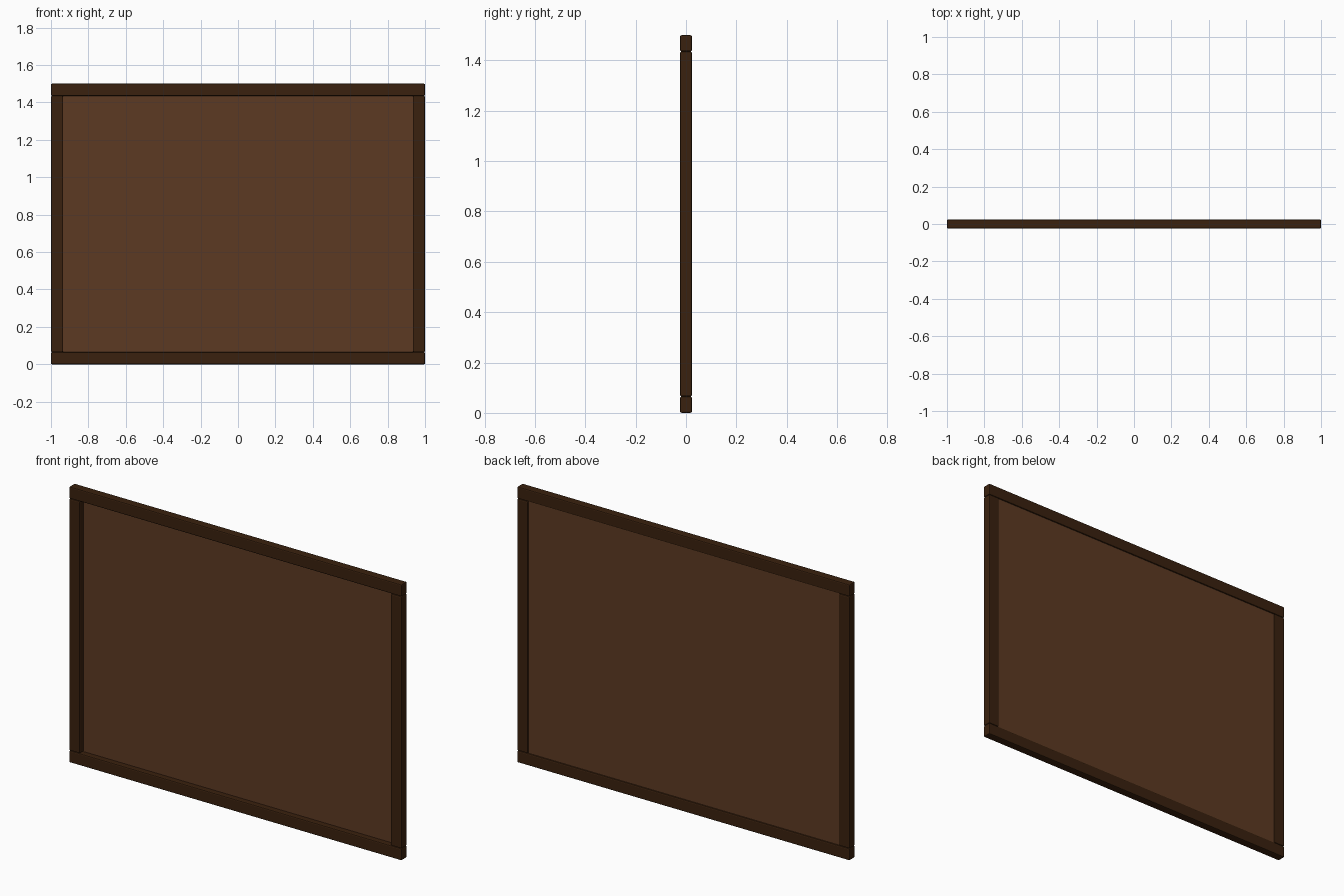
import bpy

if "Cube" in bpy.data.objects:
    bpy.data.objects.remove(bpy.data.objects["Cube"])

W, H, D, T = 2.0, 1.5, 0.047, 0.065   # overall width, height, depth, frame bar width


def material(name, color):
    m = bpy.data.materials.new(name)
    m.diffuse_color = (*color, 1)
    m.use_nodes = True
    m.node_tree.nodes["Principled BSDF"].inputs["Base Color"].default_value = m.diffuse_color
    return m


dark_wood = material("dark_wood", (0.042, 0.0152, 0.0044))
panel_wood = material("panel_wood", (0.107, 0.042, 0.016))


def box(name, center, size, mat, bevel=0.0):
    bpy.ops.mesh.primitive_cube_add(size=1, location=center)
    ob = bpy.context.object
    ob.name = name
    ob.scale = size
    bpy.ops.object.transform_apply(location=False, rotation=False, scale=True)
    ob.data.materials.append(mat)
    if bevel:
        mod = ob.modifiers.new("rounded_edges", "BEVEL")
        mod.width = bevel
        mod.segments = 2
    return ob


# Horizontal rails
for name, z in (("bottom_rail", T / 2), ("top_rail", H - T / 2)):
    box(name, (0, 0, z), (W, D, T), dark_wood, 0.006)

# Vertical stiles between the rails
for name, side in (("left_stile", -1), ("right_stile", 1)):
    box(name, (side * (W - T) / 2, 0, H / 2), (T, D, H - 2 * T), dark_wood, 0.006)

# Thin panel set towards the back of the frame
box("panel", (0, 0.012, H / 2), (W - 2 * T, 0.010, H - 2 * T), panel_wood)
